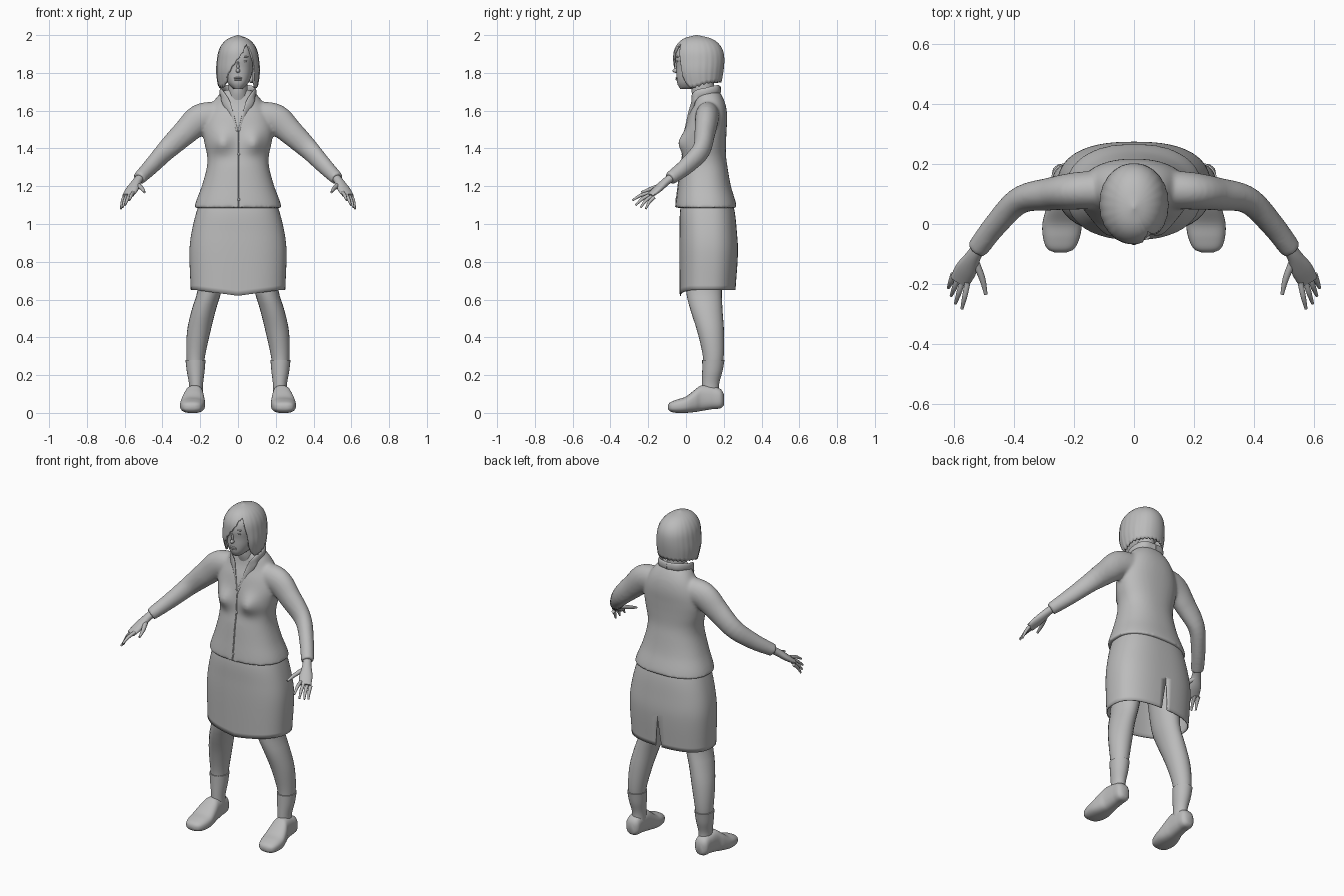
import bpy, bmesh, math
from mathutils import Vector, Matrix

if "Cube" in bpy.data.objects:
    bpy.data.objects.remove(bpy.data.objects["Cube"])

grey = bpy.data.materials.new("plain grey")
grey.use_nodes = True
tone = (0.5, 0.5, 0.5, 1)
grey.diffuse_color = tone
grey.node_tree.nodes["Principled BSDF"].inputs["Base Color"].default_value = tone


def sample(rows, t):
    """Smooth interpolation of table rows keyed by their first column."""
    last = len(rows) - 1
    i = max([k for k in range(last) if rows[k][0] <= t], default=0)
    a, b = rows[i], rows[i + 1]
    span = b[0] - a[0]
    u = min(max((t - a[0]) / span, 0), 1)

    def slope(k, c):
        lo, hi = rows[max(k - 1, 0)], rows[min(k + 1, last)]
        return (hi[c] - lo[c]) / (hi[0] - lo[0]) * span

    return [(2*u**3 - 3*u*u + 1) * a[c] + (u**3 - 2*u*u + u) * slope(i, c)
            + (3*u*u - 2*u**3) * b[c] + (u**3 - u*u) * slope(i + 1, c)
            for c in range(1, len(a))]


def oval(row, angle, p=2.3):
    """Point on a rounded section (centre x, half width, front, back); 0 is front."""
    cx, hw, front, back = row
    s, c = math.sin(angle), math.cos(angle)
    power = lambda v: math.copysign(abs(v) ** (2 / p), v)
    return cx + hw * power(s), (front + back) / 2 - (back - front) / 2 * power(c)


def skin(bm, rings, caps=True, closed=True):
    grid = [[bm.verts.new(p) for p in ring] for ring in rings]
    n = len(grid[0])
    for low, high in zip(grid, grid[1:]):
        for i in range(n if closed else n - 1):
            j = (i + 1) % n
            bm.faces.new((low[i], low[j], high[j], high[i]))
    if caps:
        bm.faces.new(grid[0][::-1])
        bm.faces.new(grid[-1])


def loft(bm, rows, steps=24, n=32, p=2.3, along_y=False, shape=None):
    start, end = rows[0][0], rows[-1][0]
    rings = []
    for k in range(steps + 1):
        t = start + (end - start) * k / steps
        row = sample(rows, t)
        ring = []
        for i in range(n):
            x, d = oval(row, math.tau * i / n, p)
            if shape:
                d = shape(x, d, t, row)
            ring.append((x, t, d) if along_y else (x, d, t))
        rings.append(ring)
    skin(bm, rings)


def tube(bm, points, steps=16, n=16, side_sign=1):
    """Tapered limb through points (x, y, z, radius up, radius sideways)."""
    rows = [(i, *p) for i, p in enumerate(points)]
    data = [sample(rows, (len(rows) - 1) * k / steps) for k in range(steps + 1)]
    rings = []
    for k, row in enumerate(data):
        ahead, behind = data[min(k + 1, steps)], data[max(k - 1, 0)]
        t = (Vector(ahead[:3]) - Vector(behind[:3])).normalized()
        side = t.cross(Vector((0, 0, 1))).normalized()
        up = side.cross(t)
        ring = []
        for i in range(n):
            a = math.tau * i / n
            q = Vector(row[:3]) + up * row[3] * math.cos(a) + side * row[4] * math.sin(a)
            ring.append((q.x * side_sign, q.y, q.z))
        rings.append(ring)
    skin(bm, rings)


def ball(bm, centre, size):
    m = Matrix.Translation(centre) @ Matrix.Diagonal((*size, 1))
    bmesh.ops.create_uvsphere(bm, u_segments=16, v_segments=10, radius=1, matrix=m)


def finish(name, bm, mirror=False, angle=50):
    bmesh.ops.recalc_face_normals(bm, faces=bm.faces)
    mesh = bpy.data.meshes.new(name)
    bm.to_mesh(mesh)
    bm.free()
    mesh.materials.append(grey)
    ob = bpy.data.objects.new(name, mesh)
    bpy.context.collection.objects.link(ob)
    bpy.ops.object.select_all(action='DESELECT')
    ob.select_set(True)
    bpy.context.view_layer.objects.active = ob
    bpy.ops.object.shade_smooth_by_angle(angle=math.radians(angle))
    if mirror:
        ob.modifiers.new("mirror", 'MIRROR')
    return ob


# Jacket: torso and sleeves blended into one surface
torso = [(1.085, 0, .232, -.055, .27), (1.12, 0, .222, -.052, .262), (1.2, 0, .192, -.042, .238),
         (1.3, 0, .165, -.03, .22), (1.36, 0, .163, -.018, .212), (1.43, 0, .178, -.012, .212),
         (1.5, 0, .185, -.005, .215), (1.57, 0, .17, .012, .218), (1.63, 0, .14, .035, .21),
         (1.68, 0, .105, .045, .19), (1.71, 0, .07, .05, .17)]


def bust(x, y, z, row):
    if y > (row[2] + row[3]) / 2:
        return y
    return y - .038 * math.exp(-((abs(x) - .085) / .05) ** 2 - ((z - 1.43) / .055) ** 2)


def chest(x, z):
    row = sample(torso, z)
    mid, depth = (row[2] + row[3]) / 2, (row[3] - row[2]) / 2
    return bust(x, mid - depth * (1 - (abs(x) / row[1]) ** 2.3) ** (1 / 2.3), z, row)


sleeve = [(.11, .115, 1.575, .075, .065), (.2, .11, 1.555, .08, .062), (.28, .1, 1.485, .068, .055),
          (.38, .08, 1.39, .055, .046), (.46, 0, 1.305, .045, .04), (.525, -.085, 1.24, .035, .036)]
bm = bmesh.new()
loft(bm, torso, steps=40, n=64, shape=bust)
for s in (1, -1):
    tube(bm, sleeve, steps=24, n=24, side_sign=s)
jacket = finish("jacket", bm)
remesh = jacket.modifiers.new("blend", 'REMESH')
remesh.mode, remesh.voxel_size, remesh.use_smooth_shade = 'VOXEL', .009, True
soften = jacket.modifiers.new("soften", 'SMOOTH')
soften.factor, soften.iterations = .5, 6

# Collar, front placket and buttons
bm = bmesh.new()
tube(bm, [(0, .178, 1.71, .022, .008), (.06, .165, 1.713, .022, .008), (.088, .11, 1.7, .022, .009),
          (.08, .05, 1.68, .022, .008), (.048, chest(.048, 1.61), 1.61, .02, .006),
          (.004, chest(0, 1.5), 1.49, .006, .005)], steps=30)
finish("collar", bm, mirror=True)
bm = bmesh.new()
strip = [1.09 + .041 * k for k in range(11)]
loft(bm, [(z, .002, .004, chest(0, z) - .003, chest(0, z) + .012) for z in strip], n=8)
for z in (1.13, 1.37):
    ball(bm, (.004, chest(0, z) - .002, z), (.007, .004, .007))
finish("placket", bm)

# Skirt with a dipped front hem and a back slit
skirt = [(.65, 0, .25, -.033, .262), (.85, 0, .257, -.035, .275), (.95, 0, .247, -.034, .27),
         (1.08, 0, .215, -.03, .255), (1.2, 0, .17, 0, .22)]
bm = bmesh.new()
rings = []
for k in range(23):
    z = .65 + .025 * k
    row, ring = sample(skirt, z), []
    for i in range(65):
        a = -math.pi + math.tau * i / 64
        x, y = oval(row, a, 2.5)
        if i in (0, 64):
            x = math.copysign(.02 * max(0, 1 - (z - .65) / .18), i - 32)
        dip = .03 * max(0, 1 - abs(x) / .22) * max(0, 1 - (z - .65) / .25) if y < .1 else 0
        ring.append((x, y, z - dip))
    rings.append(ring)
skin(bm, rings, caps=False, closed=False)
bmesh.ops.remove_doubles(bm, verts=bm.verts, dist=.0005)
ob = finish("skirt", bm)
ob.modifiers.new("cloth", 'SOLIDIFY').thickness = .006

# Legs, socks and shoes
leg = [(.05, .222, .033, .09, .17), (.15, .222, .033, .09, .17), (.28, .225, .047, .092, .198),
       (.43, .208, .062, .06, .201), (.55, .18, .064, .022, .193), (.65, .15, .064, 0, .19),
       (.95, .115, .09, 0, .21)]
bm = bmesh.new()
loft(bm, leg, n=24, p=2)
finish("legs", bm, mirror=True)
bm = bmesh.new()
loft(bm, [(.08, .222, .037, .085, .175), (.15, .222, .037, .085, .175),
          (.22, .224, .047, .086, .193), (.28, .225, .053, .086, .204)], n=24, p=2)
finish("socks", bm, mirror=True)
bm = bmesh.new()
loft(bm, [(-.095, .245, .02, .02, .042), (-.085, .245, .043, .008, .055), (-.05, .243, .06, 0, .07),
          (0, .24, .066, 0, .087), (.05, .236, .058, .005, .125), (.08, .232, .05, .01, .145),
          (.14, .23, .045, .02, .14), (.185, .23, .04, .025, .125), (.2, .23, .022, .04, .1)],
     steps=40, p=2.6, along_y=True)
finish("shoes", bm, mirror=True)

# Hands: palm, four fingers and thumb
bm = bmesh.new()
tube(bm, [(.51, -.065, 1.255, .022, .024), (.535, -.105, 1.225, .021, .025),
          (.56, -.15, 1.185, .019, .036), (.583, -.192, 1.15, .012, .034)])
knuckles = Vector((.556, -.195, 1.165)), Vector((.604, -.168, 1.142))
tips = [(.575, -.283, 1.125), (.597, -.266, 1.1), (.611, -.24, 1.088), (.62, -.213, 1.08)]
for i, tip in enumerate(tips):
    root, tip = knuckles[0].lerp(knuckles[1], i / 3), Vector(tip)
    middle = root.lerp(tip, .5) + Vector((0, -.003, .006))
    tube(bm, [(*root, .01, .01), (*middle, .009, .009), (*tip, .005, .005)], steps=8, n=10)
tube(bm, [(.535, -.115, 1.21, .014, .014), (.508, -.18, 1.188, .011, .011),
          (.495, -.235, 1.168, .006, .006)], steps=8, n=10)
finish("hands", bm, mirror=True)

# Neck, head and facial features
bm = bmesh.new()
loft(bm, [(1.64, 0, .06, .045, .16), (1.7, 0, .052, .03, .15), (1.8, 0, .052, .03, .15)], p=2)
loft(bm, [(1.715, 0, .024, -.03, .05), (1.74, 0, .05, -.045, .1), (1.78, 0, .07, -.05, .14),
          (1.83, 0, .08, -.052, .17), (1.88, 0, .085, -.057, .18), (1.93, 0, .078, -.045, .172),
          (1.97, 0, .05, -.005, .135), (1.983, 0, .02, .03, .1)])
finish("head", bm)
bm = bmesh.new()
ball(bm, (0, -.052, 1.812), (.011, .019, .012))
ball(bm, (0, -.05, 1.835), (.007, .012, .032))
for z in (1.773, 1.764):
    ball(bm, (0, -.046, z), (.022, .01, .005))
for s in (1, -1):
    ball(bm, (.033 * s, -.043, 1.862), (.015, .008, .006))
    ball(bm, (.035 * s, -.044, 1.885), (.02, .009, .004))
finish("face_features", bm)

# Bobbed hair: every strand column ends on a hemline that sweeps over one eye
bob = [(1.7, 0, .1, -.03, .178), (1.8, 0, .115, -.064, .197), (1.87, 0, .111, -.068, .203),
       (1.92, 0, .101, -.063, .195), (1.96, 0, .078, -.04, .168), (1.985, 0, .046, -.004, .125),
       (2.0, 0, .004, .05, .06)]
hemline = [(-180, 1.755), (-110, 1.745), (-60, 1.722), (-38, 1.74), (-25, 1.8), (10, 1.9),
           (33, 1.953), (42, 1.9), (50, 1.77), (65, 1.722), (110, 1.745), (180, 1.755)]
bm = bmesh.new()
rings = []
for k in range(25):
    ring = []
    for i in range(96):
        deg = -180 + 3.75 * i
        hem = sample(hemline, deg)[0] + .005 * math.sin(i * 1.9)
        z = 2 - (2 - hem) * (k / 24) ** 1.8
        row = sample(bob, z)
        row[1] *= 1 + .012 * math.sin(i * 1.6) * k / 24
        x, y = oval(row, math.radians(deg), 2.1)
        ring.append((x, y, z))
    rings.append(ring)
skin(bm, rings, caps=False)
bm.verts.ensure_lookup_table()
bm.faces.new(bm.verts[:96])
ob = finish("hair", bm)
shell = ob.modifiers.new("thickness", 'SOLIDIFY')
shell.thickness, shell.offset = .012, -1
